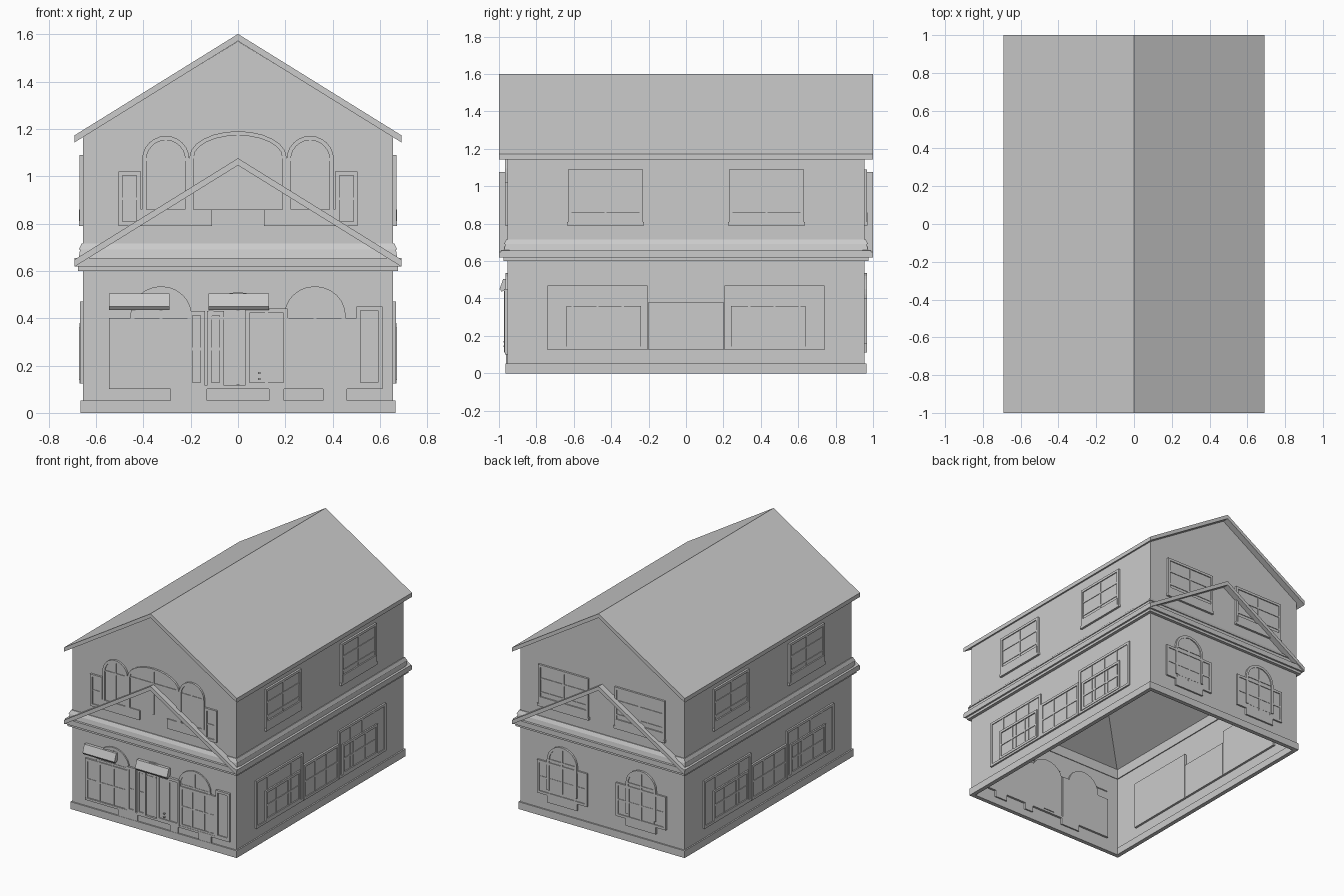
import bpy, bmesh, math
from mathutils import Vector

cube = bpy.data.objects.get("Cube")
if cube:
    bpy.data.objects.remove(cube)

GREY = (0.6, 0.6, 0.6, 1)
mat = bpy.data.materials.new("plain grey")
mat.use_nodes = True
mat.diffuse_color = GREY
mat.node_tree.nodes["Principled BSDF"].inputs["Base Color"].default_value = GREY

WX, WY = 0.655, 0.955      # wall half sizes
RX, PITCH = 0.69, 0.62     # roof half width and slope


def finish(name, bm):
    bmesh.ops.recalc_face_normals(bm, faces=bm.faces)
    me = bpy.data.meshes.new(name)
    bm.to_mesh(me)
    bm.free()
    ob = bpy.data.objects.new(name, me)
    me.materials.append(mat)
    bpy.context.collection.objects.link(ob)
    return ob


def prism(bm, profile, place, a, b, caps=True):
    """Sweep a closed 2D profile from depth a to b; place maps (u, v, d) to space."""
    rings = [[bm.verts.new(place(u, v, d)) for u, v in profile] for d in (a, b)]
    n = len(profile)
    for i in range(n):
        j = (i + 1) % n
        bm.faces.new((rings[0][i], rings[0][j], rings[1][j], rings[1][i]))
    if caps:
        for r in rings:
            bm.faces.new(r)


def along_y(u, v, d):
    return Vector((u, d, v))


# Each side of the house: u runs along the wall, d is the distance out of it
SIDES = {
    "front": lambda u, v, d: Vector((u, -WY - d, v)),
    "back": lambda u, v, d: Vector((u, WY + d, v)),
    "left": lambda u, v, d: Vector((WX + d, u, v)),
    "right": lambda u, v, d: Vector((-WX - d, u, v)),
}


def box(bm, side, u0, u1, v0, v1, d):
    prism(bm, [(u0, v0), (u1, v0), (u1, v1), (u0, v1)], SIDES[side], -0.03, d)


def arch_profile(c, half, v0, spring, rise):
    pts = [(c - half, v0), (c + half, v0)]
    for i in range(13):
        t = math.pi * i / 12
        pts.append((c + half * math.cos(t), spring + rise * math.sin(t)))
    return pts


def arch(bm, side, c, half, v0, spring, rise, d, rim=0.018):
    """Arched pane with a raised rim and mullions."""
    prism(bm, arch_profile(c, half - rim, v0, spring, rise - rim), SIDES[side], -0.03, d * 0.5)
    outer = arch_profile(c, half, v0, spring, rise)[1:] + [(c - half, v0)]
    inner = arch_profile(c, half - rim, v0, spring, rise - rim)[1:] + [(c - half + rim, v0)]
    for i in range(len(outer) - 1):
        quad = [outer[i], outer[i + 1], inner[i + 1], inner[i]]
        if (Vector(outer[i]) - Vector(outer[i + 1])).length > 1e-4:
            prism(bm, quad, SIDES[side], -0.03, d)
    box(bm, side, c - 0.006, c + 0.006, v0, spring + rise - rim, d * 0.8)
    box(bm, side, c - half + rim, c + half - rim, spring - 0.006, spring + 0.006, d * 0.8)


def framed(bm, side, u0, u1, v0, v1, d, cols=2, rows=2, rim=0.018):
    """Rectangular pane with frame and an even grid of mullions."""
    box(bm, side, u0 + rim, u1 - rim, v0 + rim, v1 - rim, d * 0.5)
    for a, b in ((u0, u0 + rim), (u1 - rim, u1)):
        box(bm, side, a, b, v0, v1, d)
    for a, b in ((v0, v0 + rim), (v1 - rim, v1)):
        box(bm, side, u0 + rim, u1 - rim, a, b, d)
    for i in range(1, cols):
        u = u0 + (u1 - u0) * i / cols
        box(bm, side, u - 0.006, u + 0.006, v0 + rim, v1 - rim, d * 0.8)
    for i in range(1, rows):
        v = v0 + (v1 - v0) * i / rows
        box(bm, side, u0 + rim, u1 - rim, v - 0.006, v + 0.006, d * 0.8)


# Hollow gabled walls, open underneath
bm = bmesh.new()
for s in (-1, 1):
    eave, ridge = 1.145 + PITCH * (RX - WX), 1.57
    bm.faces.new([bm.verts.new((s * WX, y, z)) for y, z in
                  ((-WY, 0), (WY, 0), (WY, eave), (-WY, eave))])
    bm.faces.new([bm.verts.new((x, s * WY, z)) for x, z in
                  ((-WX, 0), (WX, 0), (WX, eave), (0, ridge), (-WX, eave))])
bmesh.ops.remove_doubles(bm, verts=bm.verts, dist=0.001)
walls = finish("walls", bm)
thick = walls.modifiers.new("thickness", "SOLIDIFY")
thick.thickness, thick.offset = 0.02, -1


# Two gabled roof slabs: the main one, and a lower one as front and back canopy
def roof_profile(low):
    top = low + PITCH * RX
    return [(-RX, low), (0, top), (RX, low), (RX, low + 0.03), (0, top + 0.03), (-RX, low + 0.03)]


bm = bmesh.new()
prism(bm, roof_profile(1.143), along_y, -1, 1)
finish("main_roof", bm)
for name, s in (("front_canopy", -1), ("back_canopy", 1)):
    bm = bmesh.new()
    prism(bm, roof_profile(0.618), along_y, s * (WY - 0.01), s)
    finish(name, bm)


# Horizontal bands running round the walls, tapering from bottom to top
def band(name, z0, z1, out0, out1):
    bm = bmesh.new()
    rings = []
    for z, o in ((z0, -0.02), (z0, out0), (z1, out1), (z1, -0.02)):
        rings.append([bm.verts.new((sx * (WX + o), sy * (WY + o), z))
                      for sx, sy in ((-1, -1), (1, -1), (1, 1), (-1, 1))])
    for r, q in zip(rings, rings[1:] + rings[:1]):
        for i in range(4):
            j = (i + 1) % 4
            bm.faces.new((r[i], r[j], q[j], q[i]))
    finish(name, bm)


band("plinth", 0, 0.052, 0.01, 0.01)
band("frieze", 0.6, 0.622, 0.022, 0.022)
band("eave_skirt", 0.618, 0.655, 0.035, 0.035)
band("cornice_step", 0.655, 0.69, 0.018, 0.012)
band("cornice", 0.69, 0.715, 0.018, 0.006)

# Hipped ceiling inside the ground floor
bm = bmesh.new()
corner = {(sx, sy): bm.verts.new((sx * WX, sy * WY, 0.66)) for sx in (-1, 1) for sy in (-1, 1)}
tip = {s: bm.verts.new((0, s * 0.36, 1.06)) for s in (-1, 1)}
for s in (-1, 1):
    bm.faces.new((corner[-1, s], corner[1, s], tip[s]))
    bm.faces.new((corner[s, -1], corner[s, 1], tip[1], tip[-1]))
finish("ceiling", bm)

# Upper windows on the sides and the back
for side in ("left", "right", "back"):
    for s in (-1, 1):
        c = s * (0.305 if side == "back" else 0.43)
        bm = bmesh.new()
        framed(bm, side, c - 0.2, c + 0.2, 0.79, 1.09, 0.014, 2, 3)
        box(bm, side, c - 0.205, c + 0.205, 0.79, 0.81, 0.016)
        box(bm, side, c - 0.19, c + 0.19, 0.81, 0.86, 0.016)
        finish(side + "_upper_window", bm)

# Ground floor side windows: two tall outer bays and a low middle one
for side in ("left", "right"):
    for s in (-1, 1):
        bm = bmesh.new()
        u0, u1 = sorted((s * 0.205, s * 0.74))
        framed(bm, side, u0, u1, 0.125, 0.47, 0.012, 4, 1)
        u0, u1 = sorted((s * 0.24, s * 0.64))
        framed(bm, side, u0, u1, 0.14, 0.36, 0.016, 3, 2)
        finish(side + "_bay_window", bm)
    bm = bmesh.new()
    framed(bm, side, -0.2, 0.2, 0.125, 0.38, 0.014, 3, 2)
    finish(side + "_middle_window", bm)

# Arched ground floor windows at the back
for s in (-1, 1):
    bm = bmesh.new()
    c = s * 0.315
    arch(bm, "back", c, 0.12, 0.2, 0.42, 0.115, 0.014)
    framed(bm, "back", c - 0.2, c + 0.2, 0.16, 0.4, 0.012, 4, 2)
    box(bm, "back", c - 0.12, c + 0.12, 0.11, 0.16, 0.012)
    finish("back_arched_window", bm)

# Upper front: wide arch between two narrow arches, with side shutters and sills
bm = bmesh.new()
arch(bm, "front", 0, 0.205, 0.86, 1.08, 0.11, 0.014)
for s in (-1, 1):
    arch(bm, "front", s * 0.305, 0.1, 0.86, 1.07, 0.1, 0.014)
    u0, u1 = sorted((s * 0.41, s * 0.505))
    framed(bm, "front", u0, u1, 0.79, 1.02, 0.014, 1, 2)
    u0, u1 = sorted((s * 0.11, s * 0.41))
    box(bm, "front", u0, u1, 0.79, 0.86, 0.014)
finish("front_upper_windows", bm)

# Front ground floor: arches, shopfront panes, door and posts
bm = bmesh.new()
for s in (-1, 1):
    arch(bm, "front", s * 0.325, 0.13, 0.12, 0.41, 0.125, 0.01)
arch(bm, "front", 0, 0.13, 0.12, 0.4, 0.11, 0.01)
framed(bm, "front", -0.545, -0.21, 0.1, 0.4, 0.012, 3, 2)
framed(bm, "front", 0.21, 0.5, 0.11, 0.4, 0.012, 3, 2)
framed(bm, "front", 0.5, 0.61, 0.11, 0.45, 0.016, 1, 1)
for u in (-0.21, -0.13):
    framed(bm, "front", u, u + 0.07, 0.11, 0.43, 0.014, 1, 2)
box(bm, "front", -0.545, 0.61, 0.1, 0.115, 0.014)
finish("shopfront", bm)

bm = bmesh.new()
framed(bm, "front", 0.03, 0.21, 0.11, 0.44, 0.018, 2, 1)
for z in (0.14, 0.165):
    box(bm, "front", 0.085, 0.095, z, z + 0.008, 0.022)
finish("front_door", bm)

bm = bmesh.new()
for u0, u1 in ((-0.285, -0.13), (0.13, 0.195), (0.36, 0.46)):
    box(bm, "front", u0, u1, 0.052, 0.11, 0.008)
finish("door_steps", bm)

# Small sloping hoods over the front openings
for name, u0, u1 in (("side_hood", -0.545, -0.29), ("door_hood", -0.125, 0.13)):
    bm = bmesh.new()
    prism(bm, [(-0.02, 0.505), (0.022, 0.505), (0.042, 0.45), (0.03, 0.435), (-0.02, 0.47)],
          lambda p, v, u: Vector((u, -WY - p, v)), u0, u1)
    finish(name, bm)
